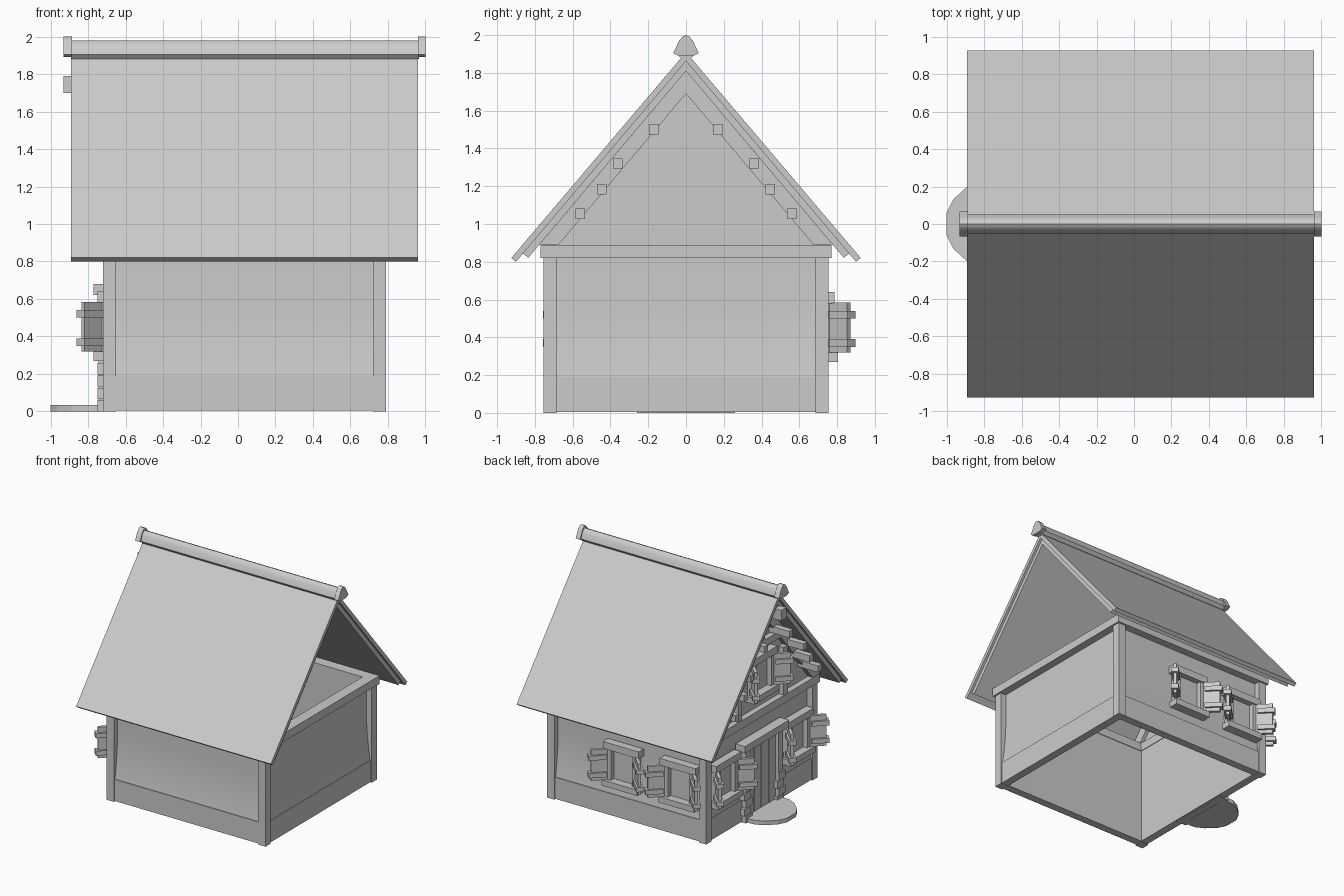
import bpy, bmesh
from math import radians
from mathutils import Matrix

if "Cube" in bpy.data.objects:
    bpy.data.objects.remove(bpy.data.objects["Cube"])

GREY = (0.6, 0.6, 0.6, 1)
mat = bpy.data.materials.new("plain_grey")
mat.use_nodes = True
mat.diffuse_color = GREY
mat.node_tree.nodes["Principled BSDF"].inputs["Base Color"].default_value = GREY

HALF = 0.755          # half width of the square house body


def turn(deg):
    return Matrix.Rotation(radians(deg), 4, "Z")


def shift(x=0, y=0, z=0):
    return Matrix.Translation((x, y, z))


def prism(name, points, start, end, place=Matrix(), smooth=False):
    """Extrude a closed (u, z) outline along local y, then place it."""
    bm = bmesh.new()
    face = bm.faces.new([bm.verts.new((u, start, z)) for u, z in points])
    grown = bmesh.ops.extrude_face_region(bm, geom=[face])["geom"]
    verts = [g for g in grown if isinstance(g, bmesh.types.BMVert)]
    bmesh.ops.translate(bm, verts=verts, vec=(0, end - start, 0))
    bm.transform(place)
    bmesh.ops.recalc_face_normals(bm, faces=bm.faces)
    for f in bm.faces:
        f.smooth = smooth
    mesh = bpy.data.meshes.new(name)
    bm.to_mesh(mesh)
    bm.free()
    if smooth:
        mesh.set_sharp_from_angle(angle=radians(35))
    mesh.materials.append(mat)
    obj = bpy.data.objects.new(name, mesh)
    bpy.context.collection.objects.link(obj)
    return obj


def box(name, u, v, z, place=Matrix()):
    """Box from (low, high) ranges along local x, y and z."""
    outline = [(u[0], z[0]), (u[1], z[0]), (u[1], z[1]), (u[0], z[1])]
    return prism(name, outline, v[0], v[1], place)


def side(deg):
    """Frame of one wall: local x along it, local y outward from its face."""
    return shift(0.035) @ turn(deg) @ shift(0, HALF)


def mirrored(points):
    return points + [(-u, z) for u, z in reversed(points) if u > 0]


ALONG = turn(-90)     # sends the extrusion direction to +x

# Four walls: flared plaster, plinth, corner post and top beam
flare = [(0.05 - 0.035 * (i / 8) ** 2, 0.6 - 0.41 * i / 8) for i in range(9)]
panel = [(0.075, 0.85), (0.05, 0.85)] + flare + [(0.075, 0.19)]
for deg, label in ((0, "back"), (90, "right"), (180, "front"), (270, "left")):
    place = side(deg)
    prism(label + "_wall", panel, -0.69, 0.69, place @ ALONG, True)
    box(label + "_plinth", (-0.69, 0.69), (-0.075, -0.008), (0.005, 0.19), place)
    box(label + "_corner_post", (0.685, HALF), (-0.07, 0), (0, 0.83), place)
    reach = 0.77 if deg % 180 else 0.68
    box(label + "_top_beam", (-reach, reach), (-0.08, 0.015), (0.82, 0.89), place)


def window(label, place):
    """Framed window with two shutters standing half open."""
    box(label + "_pane", (-0.1, 0.1), (-0.05, -0.02), (0.32, 0.58), place)
    box(label + "_sill", (-0.17, 0.17), (-0.04, 0.05), (0.27, 0.32), place)
    box(label + "_lintel", (-0.17, 0.17), (-0.04, 0.03), (0.58, 0.64), place)
    for s, hand in ((-1, "a"), (1, "b")):
        jamb = sorted((s * 0.1, s * 0.145))
        box(f"{label}_jamb_{hand}", jamb, (-0.04, 0.02), (0.32, 0.58), place)
        hinge = place @ shift(s * 0.14, 0.015) @ turn(s * 45)
        name = f"{label}_shutter_{hand}"
        box(name, sorted((0, s * 0.13)), (-0.013, 0.013), (0.32, 0.585), hinge)
        for z in (0.35, 0.5):
            box(f"{name}_batten", sorted((s * 0.01, s * 0.15)),
                (-0.03, 0.03), (z, z + 0.04), hinge)


# Windows on the back, beside the door and in the gable
back, gable = side(0), side(90)
window("back_window_left", back @ shift(0.035))
window("back_window_right", back @ shift(-0.505))
window("door_window_left", gable @ shift(-0.49))
window("door_window_right", gable @ shift(0.49))
window("gable_window", gable @ shift(0, 0, 0.72))

# Door with planks, lintel, toothed jambs and a rounded step
box("door_leaf", (-0.2, 0.2), (-0.06, -0.004), (0, 0.62), gable)
for i in range(1, 4):
    u = -0.2 + i * 0.1
    box("door_plank_seam", (u - 0.005, u + 0.005), (-0.01, 0.002), (0.02, 0.6), gable)
box("door_lintel", (-0.3, 0.3), (-0.04, 0.05), (0.62, 0.68), gable)
for s in (-1, 1):
    box("door_jamb", sorted((s * 0.19, s * 0.25)), (-0.06, 0.025), (0, 0.62), gable)
    for i in range(4):
        wide = 0.28 if i % 2 else 0.26
        box("door_quoin", sorted((s * (wide - 0.09), s * wide)), (-0.065, 0.03),
            (i * 0.066, i * 0.066 + 0.06), gable)
# The outline's second axis is tipped flat so the step lies on the ground
tip = Matrix.Rotation(radians(-90), 4, "X")
step = [(0.24, 0), (0.235, 0.1), (0.2, 0.17), (0.13, 0.245), (0.06, 0.28)]
prism("door_step", mirrored(step), -0.035, 0, gable @ tip)

# Gable wall with timbers; the opposite gable stays open
prism("gable_wall", mirrored([(0, 1.8), (0.76, 0.89)]), -0.06, -0.035, gable)
for s in (-1, 1):
    rake = [(0, 1.69), (0, 1.81), (s * 0.775, 0.892), (s * 0.675, 0.89)]
    prism("gable_rafter", rake, -0.09, 0.01, gable)
    box("gable_stud", sorted((s * 0.28, s * 0.34)), (-0.04, 0.01), (0.89, 1.3), gable)
    for u, z in ((0.17, 1.5), (0.36, 1.32), (0.445, 1.185), (0.56, 1.055)):
        box("purlin_end", (s * u - 0.025, s * u + 0.025), (-0.1, 0.16),
            (z - 0.028, z + 0.028), gable)
box("gable_collar", (-0.26, 0.26), (-0.04, 0.01), (1.4, 1.46), gable)
box("gable_king_post", (-0.03, 0.03), (-0.04, 0.01), (1.46, 1.72), gable)
box("ridge_beam_end", (-0.035, 0.035), (-0.08, 0.21), (1.7, 1.79), gable)

# Roof slopes in two layers
for s, label in ((-1, "back"), (1, "front")):
    cover = [(0, 1.91), (0.925, 0.82), (0.9, 0.8), (0, 1.862)]
    lining = [(0, 1.862), (0.862, 0.845), (0.836, 0.82), (0, 1.81)]
    for name, pts, x in (("cover", cover, (-0.89, 0.96)), ("lining", lining, (-0.87, 0.94))):
        prism(f"{label}_roof_{name}", [(s * u, z) for u, z in pts], *x, ALONG)

# Ridge cap with a larger collar at each end
cap = [(0, 1.98), (0.02, 1.972), (0.036, 1.95), (0.052, 1.905), (0.03, 1.88)]
collar = [(0, 2.0), (0.016, 1.994), (0.036, 1.97), (0.068, 1.905), (0.04, 1.89)]
prism("ridge_cap", mirrored(cap), -0.89, 0.965, ALONG, True)
prism("ridge_collar_right", mirrored(collar), -0.93, -0.885, ALONG, True)
prism("ridge_collar_left", mirrored(collar), 0.96, 1.0, ALONG, True)
